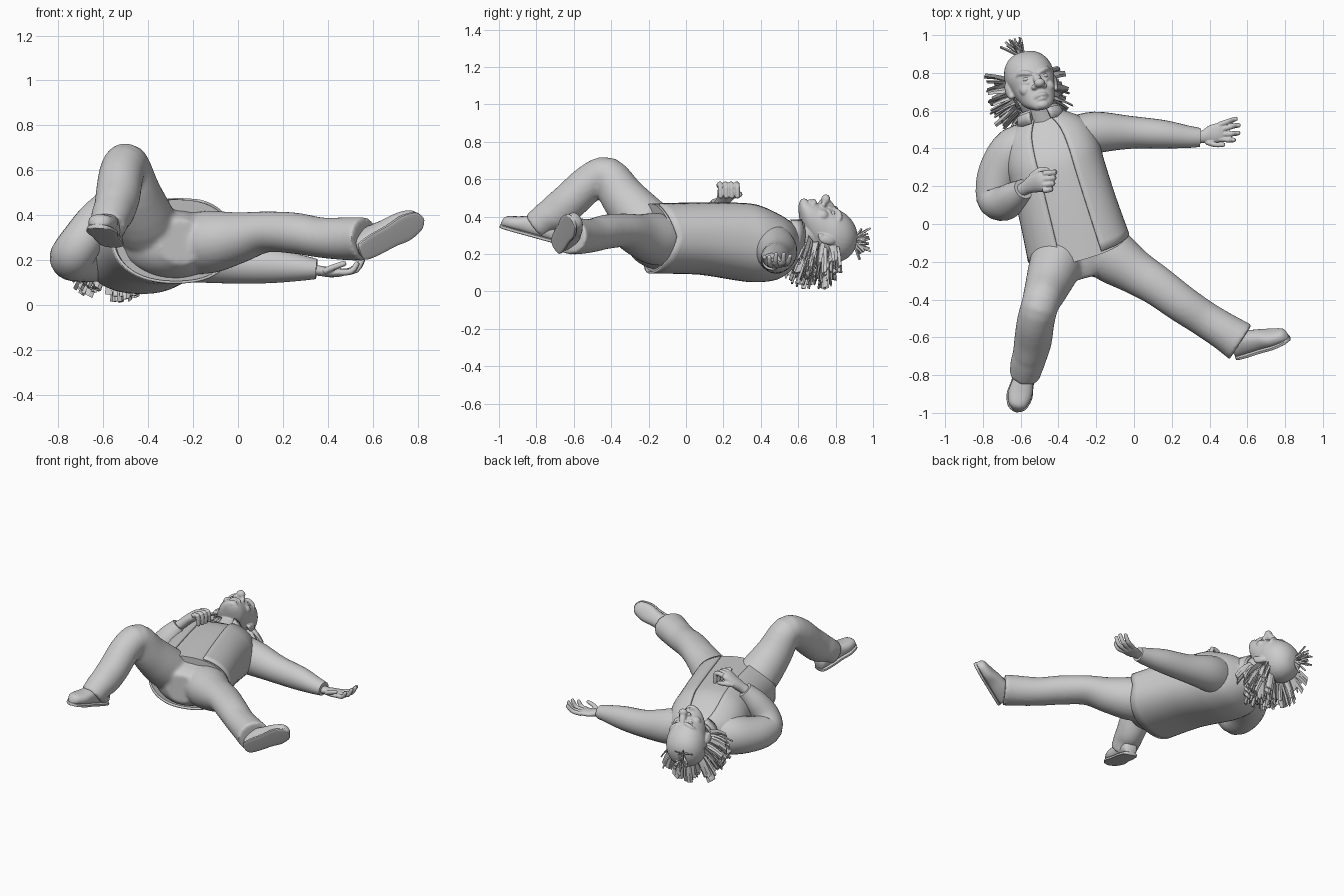
import bpy, bmesh, math, random
from mathutils import Vector as V

if "Cube" in bpy.data.objects:
    bpy.data.objects.remove(bpy.data.objects["Cube"])

random.seed(4)


def spline(rows, sub=4):
    """Catmull-Rom resampling of rows of any width"""
    out, n = [], len(rows)
    for i in range(n - 1):
        p = [rows[max(i - 1, 0)], rows[i], rows[i + 1], rows[min(i + 2, n - 1)]]
        for k in range(sub):
            t = k / sub
            out.append([0.5 * (2 * b + (c - a) * t + (2 * a - 5 * b + 4 * c - d) * t * t
                               + (3 * b - a - 3 * c + d) * t ** 3) for a, b, c, d in zip(*p)])
    return out + [list(rows[-1])]


def ring(c, s, u, a, b, n=28, e=2.0, start=0.0, end=360.0):
    """Superellipse ring, or an open arc of one"""
    pts, full = [], end - start >= 360
    for i in range(n):
        t = math.radians(start + (end - start) * i / (n if full else n - 1))
        x, y = math.cos(t), math.sin(t)
        pts.append(c + s * math.copysign(abs(x) ** (2 / e), x) * a
                   + u * math.copysign(abs(y) ** (2 / e), y) * b)
    return pts


def loft(name, rings, closed=True, caps=True, thick=0, angle=50):
    bm = bmesh.new()
    vs = [[bm.verts.new(p) for p in r] for r in rings]
    n = len(vs[0])
    for r0, r1 in zip(vs, vs[1:]):
        for i in range(n if closed else n - 1):
            j = (i + 1) % n
            bm.faces.new((r0[i], r0[j], r1[j], r1[i]))
    if caps:
        bm.faces.new(vs[0][::-1])
        bm.faces.new(vs[-1])
    bmesh.ops.recalc_face_normals(bm, faces=bm.faces)
    me = bpy.data.meshes.new(name)
    bm.to_mesh(me)
    bm.free()
    ob = bpy.data.objects.new(name, me)
    bpy.context.collection.objects.link(ob)
    if thick:
        m = ob.modifiers.new("thickness", 'SOLIDIFY')
        m.thickness, m.offset = thick, 0
    bpy.context.view_layer.objects.active = ob
    bpy.ops.object.select_all(action='DESELECT')
    ob.select_set(True)
    bpy.ops.object.shade_smooth_by_angle(angle=math.radians(angle))
    return ob


def blend(name, obs, voxel, smooth):
    """Join closed parts and melt them into one sculpted skin"""
    bpy.ops.object.select_all(action='DESELECT')
    for o in obs:
        o.select_set(True)
    bpy.context.view_layer.objects.active = obs[0]
    bpy.ops.object.join()
    obs[0].name = name
    m = obs[0].modifiers.new("skin", 'REMESH')
    m.mode, m.voxel_size, m.use_smooth_shade = 'VOXEL', voxel, True
    m = obs[0].modifiers.new("soften", 'SMOOTH')
    m.iterations = smooth


def tube(name, rows, up=(0, 0, 1), n=24, sub=4):
    """Sweep rows of (x, y, z, half width, half height)"""
    pts = spline(rows, sub)
    u, rings = V(up), []
    for i, p in enumerate(pts):
        t = (V(pts[min(i + 1, len(pts) - 1)][:3]) - V(pts[max(i - 1, 0)][:3])).normalized()
        u = (u - t * u.dot(t)).normalized()
        rings.append(ring(V(p[:3]), t.cross(u), u, max(p[3], .002), max(p[4], .002), n))
    return loft(name, rings)


def ball(name, c, axes, r):
    return loft(name, [ring(c - axes[2] * r[2] * math.cos(math.pi * k / 12), axes[0], axes[1],
                            r[0] * math.sin(math.pi * k / 12) + 1e-4,
                            r[1] * math.sin(math.pi * k / 12) + 1e-4, 20) for k in range(13)])


# Torso frame: A runs hem to neck, S runs sideways, Z is the chest
A, S, Z = V((-.27, .963, 0)), V((.963, .27, 0)), V((0, 0, 1))
HEM = V((-.295, -.12, 0))
TORSO = [(0, .272, .288, .187), (.2, .257, .288, .192), (.4, .25, .272, .206), (.5, .25, .26, .205),
         (.6, .232, .243, .18), (.66, .19, .24, .15), (.71, .12, .245, .11), (.73, .1, .25, .09)]
body = spline(TORSO)


def droop(pts, v, front, back):
    """Let the hem hang lower at the chest and back than at the sides"""
    k = max(0, 1 - v / .2)
    return [p - A * k * (front * max(0, p.z - .288) + back * max(0, .288 - p.z)) / .187 for p in pts]


# Open jacket and the shirt beneath it
loft("jacket", [droop(ring(HEM + A * v + Z * c, S, Z, a, b, 48, 2.3, 111 - 4 * v, 429 + 4 * v), v, .06, .07)
                for v, a, c, b in body], closed=False, caps=False, thick=.012)
loft("shirt", [droop(ring(HEM + A * (v - .01) + Z * c, S, Z, a * .97, b * .97, 40, 2.3), v, .065, .05)
               for v, a, c, b in body])
# Trousers: seat and two legs in one skin
seat = loft("seat", [ring(HEM + A * v + Z * c, S, Z, a, b, 36) for v, a, c, b in spline(
    [(.12, .22, .28, .15), (0, .235, .275, .155), (-.06, .215, .27, .15), (-.12, .17, .275, .13),
     (-.17, .1, .28, .1)])])
bent = tube("bent", [(-.36, -.06, .26, .12, .12), (-.41, -.2, .355, .14, .14), (-.46, -.33, .495, .122, .118),
                     (-.495, -.42, .62, .1, .1), (-.52, -.515, .58, .1, .1), (-.535, -.62, .485, .1, .1),
                     (-.55, -.69, .425, .1, .092), (-.565, -.74, .395, .088, .09),
                     (-.58, -.805, .345, .08, .08)], (1, 0, 0))
straight = tube("straight", [(-.25, -.05, .27, .12, .13), (-.13, -.16, .28, .145, .14), (.0, -.25, .3, .12, .115),
                             (.12, -.325, .325, .107, .092), (.25, -.42, .32, .1, .092), (.37, -.5, .3, .096, .09),
                             (.48, -.57, .295, .1, .096), (.565, -.625, .295, .11, .097)])
blend("trousers", [seat, bent, straight], .011, 8)
# Sleeves
tube("bent_sleeve", [(-.5, .42, .25, .11, .12), (-.62, .39, .235, .13, .13), (-.71, .265, .215, .118, .112),
                     (-.735, .14, .22, .1, .1), (-.69, .11, .295, .09, .095), (-.635, .145, .385, .078, .08),
                     (-.585, .185, .46, .055, .055)])
tube("straight_sleeve", [(-.32, .46, .24, .11, .13), (-.2, .485, .215, .11, .115), (-.02, .485, .185, .087, .09),
                         (.15, .475, .175, .076, .078), (.28, .462, .165, .06, .058), (.35, .458, .16, .05, .045)])


# Shoes: upper over a flat sole
def shoe(name, heel, toe, up, w=1.0):
    heel, f = V(heel), V(toe) - V(heel)
    u = (V(up) - f * V(up).dot(f) / f.length_squared).normalized()
    s = f.normalized().cross(u)
    prof = spline([(0, .02, .05), (.05, .045, .085), (.25, .055, .12), (.5, .056, .105), (.72, .064, .08),
                   (.9, .05, .065), (.97, .03, .05), (1, .008, .025)])
    loft(name, [ring(heel + f * t + u * h * .45, s, u, a * w, h * .5, 20, 2.4) for t, a, h in prof])
    loft(name + "_sole", [ring(heel + f * (t * 1.02 - .01) - u * .002, s, u, a * w * 1.08, .01, 20, 5)
                          for t, a, h in prof], angle=35)


shoe("bent_leg_shoe", (-.555, -.69, .268), (-.625, -.99, .352), (.05, .1, 1))
shoe("straight_leg_shoe", (.545, -.695, .235), (.82, -.605, .385), (-.42, .8, .35), .95)


# Hands: palm plus fingers given as base, knuckle, tip
def fingers(lists, r=.014):
    obs = []
    for pts in lists:
        rows = [(*p, r * k, r * k) for p, k in zip(pts, (1.1, 1, .85))]
        end = V(pts[2]) + (V(pts[2]) - V(pts[1])).normalized() * .007
        obs.append(tube("finger", rows + [(*end, .004, .004)], (.1, .3, 1), 10, 3))
    return obs


palm = tube("palm", [(.31, .457, .16, .034, .026), (.365, .462, .152, .033, .023), (.41, .475, .145, .048, .022),
                     (.455, .485, .145, .05, .019), (.475, .488, .148, .035, .012)])
blend("open_hand", [palm] + fingers([[(.45, .525, .145), (.505, .545, .155), (.54, .557, .19)],
                                     [(.46, .5, .145), (.525, .518, .155), (.555, .523, .2)],
                                     [(.46, .475, .145), (.525, .478, .155), (.553, .482, .2)],
                                     [(.45, .45, .145), (.505, .445, .15), (.53, .445, .185)],
                                     [(.385, .435, .15), (.43, .42, .17), (.475, .42, .185)]]), .004, 2)
palm = tube("palm", [(-.62, .165, .44, .035, .03), (-.575, .19, .475, .035, .032), (-.53, .215, .515, .05, .032),
                     (-.485, .225, .55, .055, .03), (-.46, .23, .56, .04, .018)], (-.3, 0, 1))
blend("curled_hand", [palm] + fingers([[(-.48, y, .565), (-.435 + dx, y + .005, .57), (-.43 + dx, y + .008, .505)]
                                       for y, dx in ((.178, -.01), (.208, 0), (.238, .005), (.268, .01))], .015)
      + fingers([[(-.545, .25, .51), (-.5, .285, .52), (-.455, .285, .515)]], .015), .004, 2)

# Head frame: C is the crown, F the face, X the side
C = V((-.23, .95, -.2)).normalized()
F = V((.2, .2, .96))
F = (F - C * F.dot(C)).normalized()
X = F.cross(C) * -1
O = V((-.55, .765, .305))


def hp(x, f, t):
    return O + X * x + F * f + C * t


skull = loft("skull", [ring(hp(0, c, t), X, F, a, d, 36, 2.1) for t, a, c, d in spline(
    [(-.198, .02, .13, .015), (-.188, .045, .115, .038), (-.155, .078, .08, .075), (-.1, .1, .045, .108),
     (-.05, .115, .02, .128), (.01, .13, .0, .142), (.07, .123, -.008, .13), (.115, .098, -.012, .1),
     (.142, .062, -.014, .062), (.153, .02, -.014, .02)])])
# Neck and collar
neck = tube("neck", [(-.45, .48, .26, .085, .085), (-.49, .57, .275, .085, .09), (-.535, .67, .3, .085, .09)])
for k, r in enumerate((.112, .1)):
    rows = [(V((-.487, .535 + k * .018, .262)), r + .016), (V((-.506, .595 + k * .012, .278)), r)]
    loft(f"collar_{k}", [ring(c, S, (Z + A * .1).normalized(), a, a, 28, 2, 115, 425) for c, a in rows],
         closed=False, caps=False, thick=.012)


def face_tube(pts, r):
    n = len(pts) - 1
    return tube("ridge", [(*hp(*p), r * (.35 if i in (0, n) else 1), r * (.35 if i in (0, n) else 1))
                          for i, p in enumerate(pts)], F, 12, 3)


# Face
AX = (X, F, C)
face = [skull, neck,
        face_tube([(0, .128, .005), (0, .146, -.025), (0, .167, -.06), (0, .16, -.085)], .021),
        ball("nose", hp(0, .182, -.066), AX, (.03, .028, .024)),
        face_tube([(-.052, .125, -.148), (-.022, .153, -.128), (0, .159, -.125), (.022, .153, -.128),
                   (.052, .125, -.148)], .012),
        face_tube([(-.045, .127, -.153), (0, .158, -.146), (.045, .127, -.153)], .011),
        ball("chin", hp(0, .137, -.176), AX, (.036, .026, .024))]
for sgn, side in ((-1, "right"), (1, "left")):
    ball(side + "_eye", hp(sgn * .05, .119, -.022), AX, (.021, .02, .014))
    face += [ball("nostril", hp(sgn * .026, .156, -.078), AX, (.017, .018, .015)),
             face_tube([(sgn * .008, .144, -.008), (sgn * .04, .139, .006), (sgn * .075, .117, .016),
                        (sgn * .098, .087, .002)], .014),
             face_tube([(sgn * .025, .135, -.037), (sgn * .05, .134, -.046), (sgn * .08, .11, -.032)], .009),
             ball("cheek", hp(sgn * .06, .105, -.075), AX, (.036, .032, .034)),
             # Ear
             ball("ear", hp(sgn * .128, -.005, -.035), ((X + F * -.5 * sgn).normalized(), F, C), (.018, .024, .046)),
             ball("lobe", hp(sgn * .122, .005, -.072), AX, (.014, .016, .016))]
blend("head", face, .005, 3)


# Hair locks: broad flat strips
def lock(name, root, d, normal, length, width, sag):
    d = d.normalized()
    s = d.cross(normal).normalized()
    u, rings = d.cross(s), []
    for k in range(4):
        t = k / 3
        p = root + d * length * t + sag * t * t
        p.z = max(p.z, .008)
        rings.append(ring(p, s, u, width * (1 - .25 * t), .006, 4))
    loft(name, rings, angle=20)


def jitter(r):
    return V([random.uniform(-r, r) for _ in range(3)])


for sgn, side in ((-1, "right"), (1, "left")):
    for i in range(85):
        t = random.uniform(-.14, .03)
        a = random.uniform(.1, 1.4)
        out = X * sgn * math.cos(a) - F * math.sin(a)
        root = hp(0, -.01, t) + X * sgn * .105 * math.cos(a) - F * .12 * math.sin(a)
        d = out + C * (t + .05) * 5 + jitter(.2)
        lock(f"{side}_hair_{i}", root, d, C + jitter(.8), random.uniform(.07, .13),
             random.uniform(.016, .028), V((-.01, -.015, -.055)))
for i in range(24):
    lock(f"top_tuft_{i}", hp(random.uniform(-.03, .0), random.uniform(-.03, .02), .135), C + jitter(.7),
         jitter(1), random.uniform(.07, .115), random.uniform(.006, .012), V((-.01, 0, 0)))
